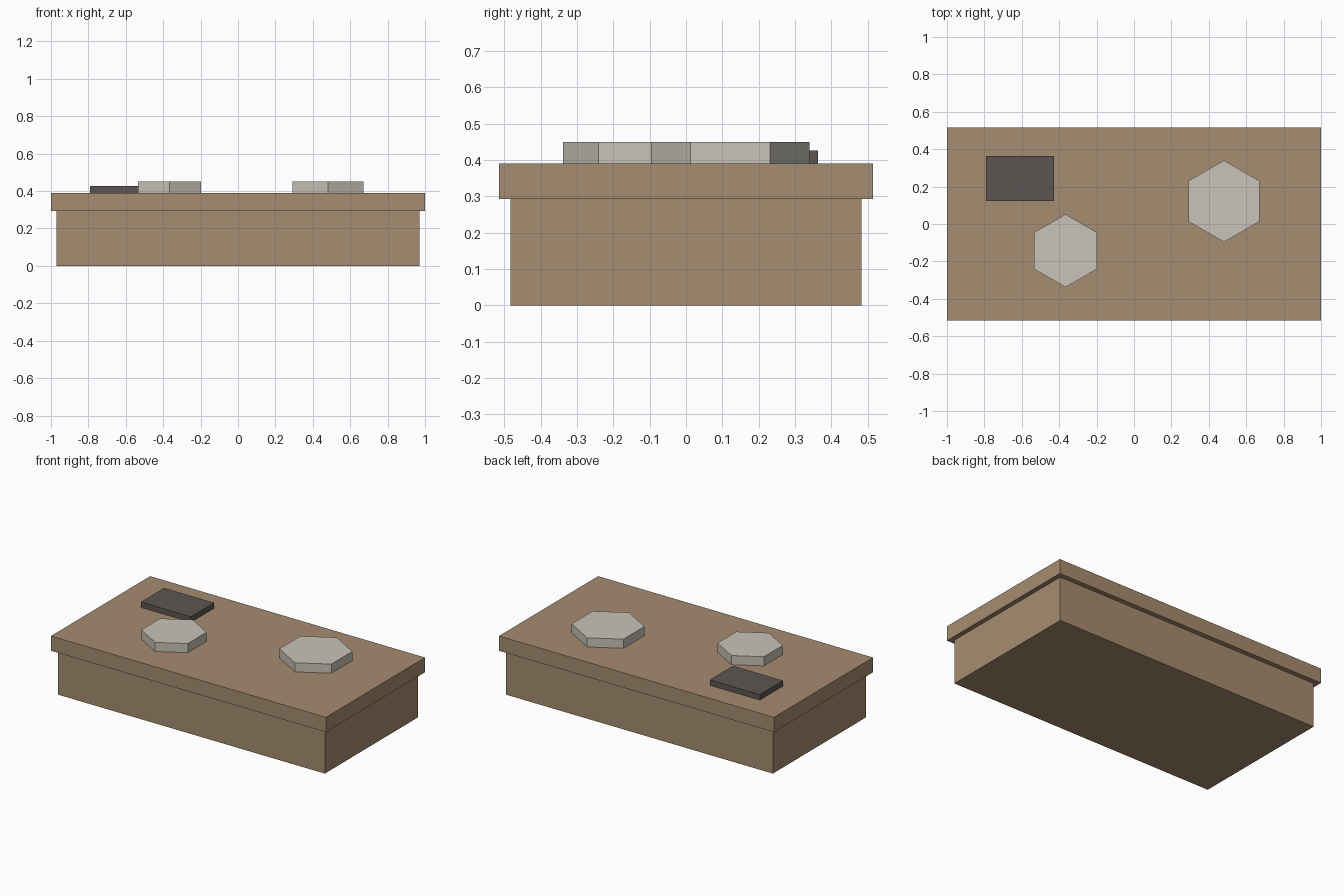
import bpy
import bmesh
from math import pi
from mathutils import Matrix

old = bpy.data.objects.get("Cube")
if old:
    bpy.data.objects.remove(old, do_unlink=True)


def make_material(name, rgb):
    mat = bpy.data.materials.new(name)
    mat.use_nodes = True
    colour = (*rgb, 1.0)
    mat.diffuse_color = colour
    mat.node_tree.nodes["Principled BSDF"].inputs["Base Color"].default_value = colour
    return mat


def finish(name, bm, mat):
    mesh = bpy.data.meshes.new(name)
    bm.to_mesh(mesh)
    bm.free()
    mesh.materials.append(mat)
    obj = bpy.data.objects.new(name, mesh)
    bpy.context.collection.objects.link(obj)
    return obj


def box(name, centre, size, z0, z1, mat):
    bm = bmesh.new()
    place = Matrix.Translation((*centre, (z0 + z1) / 2)) @ Matrix.Diagonal((*size, z1 - z0, 1))
    bmesh.ops.create_cube(bm, size=1, matrix=place)
    return finish(name, bm, mat)


def hexagon(name, centre, radius, z0, z1, mat):
    # Six-sided disc with corners pointing along y
    bm = bmesh.new()
    place = Matrix.Translation((*centre, (z0 + z1) / 2)) @ Matrix.Rotation(pi / 6, 4, "Z")
    bmesh.ops.create_cone(bm, cap_ends=True, segments=6, radius1=radius,
                          radius2=radius, depth=z1 - z0, matrix=place)
    # Turn the disc so that a corner lies exactly on its y axis
    top = max(bm.verts, key=lambda v: v.co.y)
    if abs(top.co.x - centre[0]) > radius / 4:
        bmesh.ops.rotate(bm, verts=bm.verts, cent=(*centre, 0),
                         matrix=Matrix.Rotation(pi / 6, 3, "Z"))
    return finish(name, bm, mat)


wood = make_material("warm brown", (0.381, 0.262, 0.162))
stone = make_material("pale grey", (0.578, 0.552, 0.479))
slate = make_material("dark grey", (0.107, 0.093, 0.084))

# Counter body and overhanging top
UNDER, TOP = 0.293, 0.39
box("base", (0, 0), (1.94, 0.966), 0, UNDER, wood)
box("counter_top", (0, 0), (2, 1.03), UNDER, TOP, wood)

# Items resting on the top
hexagon("small_plate", (-0.366, -0.143), 0.195, TOP, 0.45, stone)
hexagon("large_plate", (0.481, 0.122), 0.218, TOP, 0.45, stone)
box("dark_slab", (-0.61, 0.243), (0.364, 0.242), TOP, 0.426, slate)
